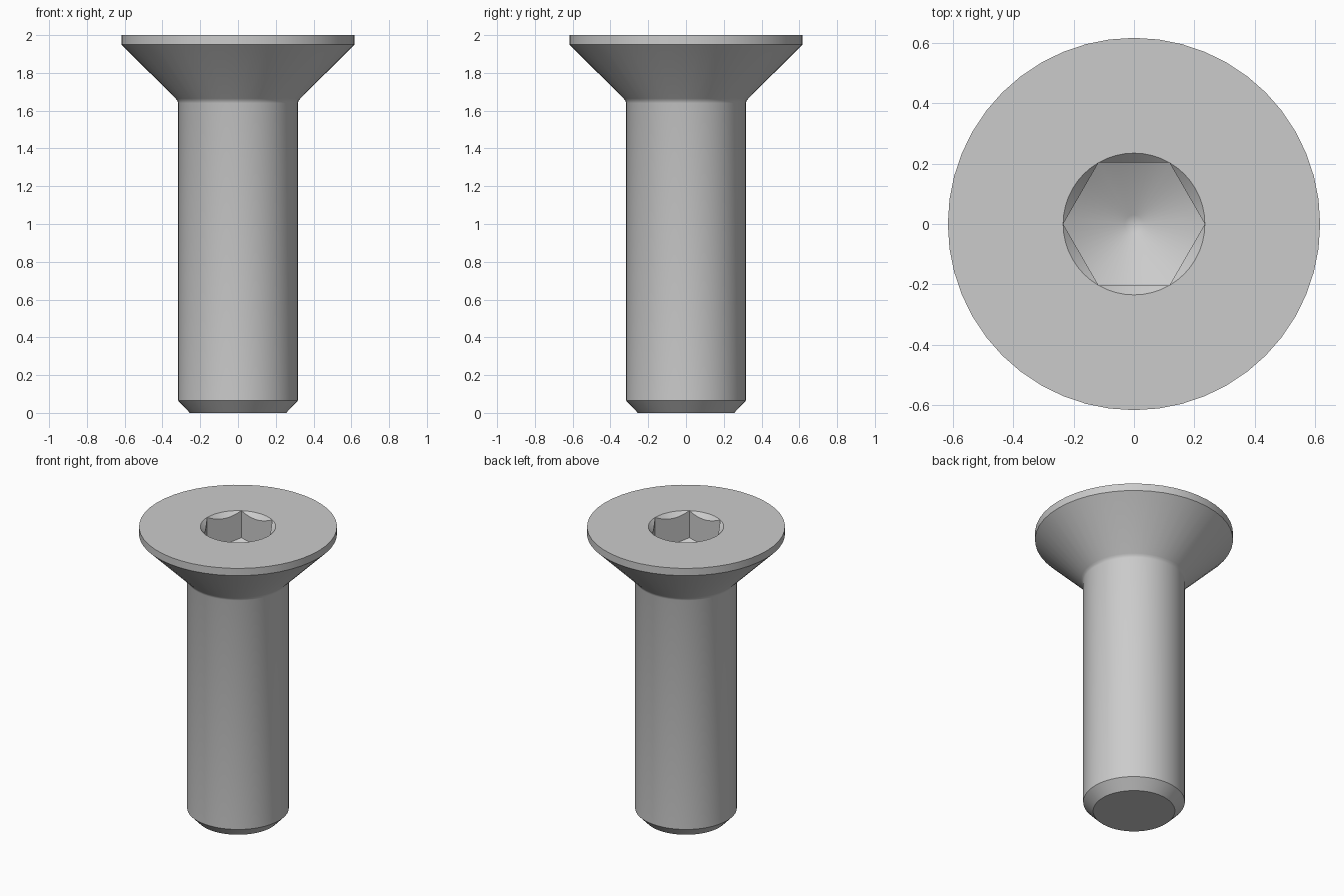
import bpy, bmesh, math

cube = bpy.data.objects.get("Cube")
if cube:
    bpy.data.objects.remove(cube, do_unlink=True)

SIDES = 48            # segments around the screw, eight per socket flat
SOCKET_R = 0.235      # corner radius of the hex socket
SOCKET_DEPTH = 0.185  # depth of the socket walls at the corners

steel = bpy.data.materials.new("grey_steel")
steel.use_nodes = True
colour = (0.6, 0.6, 0.6, 1)
steel.diffuse_color = colour
steel.node_tree.nodes["Principled BSDF"].inputs["Base Color"].default_value = colour


def hex_radius(angle):
    """Distance from the axis to the hexagon wall at an angle."""
    sector = math.radians(60)
    return SOCKET_R * math.cos(sector / 2) / math.cos(angle % sector - sector / 2)


def ring(bm, rule):
    """Ring of vertices; rule maps an angle to a radius and a height."""
    verts = []
    for i in range(SIDES):
        # the tiny offset keeps corner angles inside their sector
        a = math.tau * i / SIDES
        r, z = rule(a + 1e-7)
        verts.append(bm.verts.new((r * math.cos(a), r * math.sin(a), z)))
    return verts


def chamfer_edge(a):
    r = hex_radius(a)
    return r, 2 - (SOCKET_R - r)


def floor_edge(a):
    r = hex_radius(a)
    return r, 2 - SOCKET_DEPTH - (SOCKET_R - r) * math.tan(math.radians(30))


# Outer profile: tip chamfer, shank, small fillet, countersunk head, socket rim
profile = [(0.255, 0), (0.317, 0.065), (0.317, 1.64), (0.321, 1.653),
           (0.33, 1.664), (0.617, 1.95), (0.617, 2), (SOCKET_R, 2)]
rules = [lambda a, p=p: p for p in profile]
# Socket: rim chamfer, hex walls, conical floor
rules += [chamfer_edge, floor_edge, lambda a: (0.03, 1.697)]

bm = bmesh.new()
rings = [ring(bm, rule) for rule in rules]
for low, high in zip(rings, rings[1:]):
    for i in range(SIDES):
        j = (i + 1) % SIDES
        bm.faces.new((low[i], low[j], high[j], high[i]))
bm.faces.new(list(reversed(rings[0])))
apex = bm.verts.new((0, 0, 1.69))
for i in range(SIDES):
    bm.faces.new((rings[-1][i], rings[-1][(i + 1) % SIDES], apex))
bmesh.ops.remove_doubles(bm, verts=bm.verts, dist=1e-5)
bmesh.ops.recalc_face_normals(bm, faces=bm.faces)

mesh = bpy.data.meshes.new("countersunk_screw")
bm.to_mesh(mesh)
bm.free()
mesh.materials.append(steel)
screw = bpy.data.objects.new("countersunk_screw", mesh)
bpy.context.collection.objects.link(screw)

# Smooth round surfaces, crisp machined edges
bpy.ops.object.select_all(action='DESELECT')
screw.select_set(True)
bpy.context.view_layer.objects.active = screw
bpy.ops.object.shade_smooth_by_angle(angle=math.radians(28))
